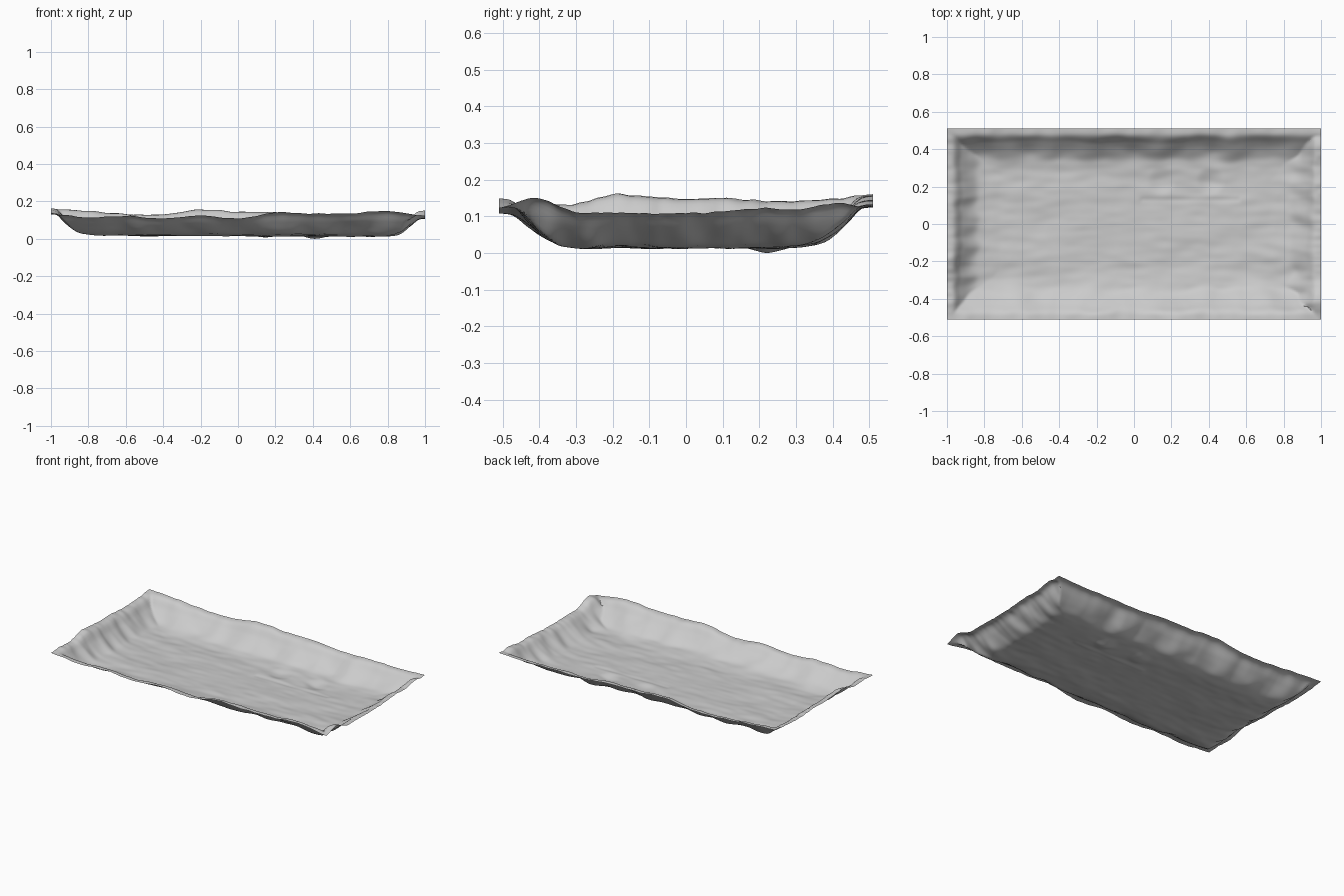
import bpy
import bmesh
from mathutils import Vector, noise

HALF_X, HALF_Y = 1.0, 0.51
CELLS_X, CELLS_Y = 200, 102

# Rim heights in millimetres, evenly spaced along each edge
RIM_FRONT = [130, 112, 120, 106, 122, 106, 138, 132, 134, 146, 120]
RIM_BACK = [158, 146, 130, 128, 154, 142, 140, 124, 126, 122, 130]
RIM_LEFT_SIDE = [130, 134, 130, 157, 152, 145, 148, 140, 140, 146, 158]
RIM_RIGHT_SIDE = [120, 148, 110, 108, 106, 106, 111, 120, 116, 134, 120]

# Share of the rim height kept, every 4 cm inward from the rim
WALL = [100, 94, 62, 33, 12, 5, 2, 0]


def sample(values, t):
    """Smooth interpolation through evenly spaced values, t in 0..1."""
    last = len(values) - 1
    t = min(max(t, 0), 1) * last
    i = min(int(t), last - 1)
    f = t - i
    a, b, c, d = (values[min(max(i + k, 0), last)] for k in (-1, 0, 1, 2))
    return b + f * (c - a + f * (2 * a - 5 * b + 4 * c - d
                                 + f * (3 * (b - c) + d - a))) / 2


def ripple(x, y, seed):
    return noise.noise(Vector((x, y, seed)))


def wall(rim, along, inward, seed):
    """Height of one flared wall, with folds running down its slope."""
    fold = ripple(along * 14, inward * 5, seed) * 0.035
    reach = max(inward + fold * min(inward * 8, 1), 0)
    share = sample(WALL, reach / 0.28) / 100
    top = sample(rim, along) / 1000
    crinkle = ripple(along * 30, inward * 12, seed + 3) * 0.004
    return (top + crinkle) * share


def dent(x, y, cx, cy, radius, depth):
    r = ((x - cx) ** 2 + (y - cy) ** 2) / radius ** 2
    return -depth * max(1 - r, 0) ** 2


def floor(x, y):
    """Nearly flat base with long ripples, two round dents and a scored line."""
    z = 0.014 - 0.004 * x
    z += 0.007 * ripple(x * 3, y * 9, 5) + 0.003 * ripple(x * 9, y * 22, 8)
    z += dent(x, y, 0.15, 0.23, 0.08, 0.01) + dent(x, y, 0.41, 0.23, 0.08, 0.012)
    if 0.03 < x < 0.56:
        z -= 0.003 * max(1 - abs(y - 0.13) / 0.02, 0)
    return z


def height(x, y):
    u, v = (x + HALF_X) / (2 * HALF_X), (y + HALF_Y) / (2 * HALF_Y)
    # Taking the highest wall leaves mitred creases in the corners
    rise = max(wall(RIM_FRONT, u, HALF_Y + y, 1),
               wall(RIM_BACK, u, HALF_Y - y, 12),
               wall(RIM_LEFT_SIDE, v, HALF_X + x, 23),
               wall(RIM_RIGHT_SIDE, v, HALF_X - x, 34))
    return rise + floor(x, y) * max(1 - rise / 0.1, 0)


cube = bpy.data.objects.get("Cube")
if cube:
    bpy.data.objects.remove(cube, do_unlink=True)

# Thin crumpled sheet shaped into a shallow tray
bm = bmesh.new()
bmesh.ops.create_grid(bm, x_segments=CELLS_X, y_segments=CELLS_Y, size=1)
for vert in bm.verts:
    vert.co.x *= HALF_X
    vert.co.y *= HALF_Y
    vert.co.z = height(vert.co.x, vert.co.y)
lowest = min(vert.co.z for vert in bm.verts)
for vert in bm.verts:
    vert.co.z -= lowest
mesh = bpy.data.meshes.new("shallow_tray")
bm.to_mesh(mesh)
bm.free()
tray = bpy.data.objects.new("shallow_tray", mesh)
bpy.context.collection.objects.link(tray)

# Plain light grey finish
grey = bpy.data.materials.new("light_grey")
grey.use_nodes = True
color = (0.6, 0.6, 0.6, 1)
grey.diffuse_color = color
grey.node_tree.nodes["Principled BSDF"].inputs["Base Color"].default_value = color
mesh.materials.append(grey)

bpy.ops.object.select_all(action="DESELECT")
tray.select_set(True)
bpy.context.view_layer.objects.active = tray
bpy.ops.object.shade_smooth_by_angle(angle=0.6)
